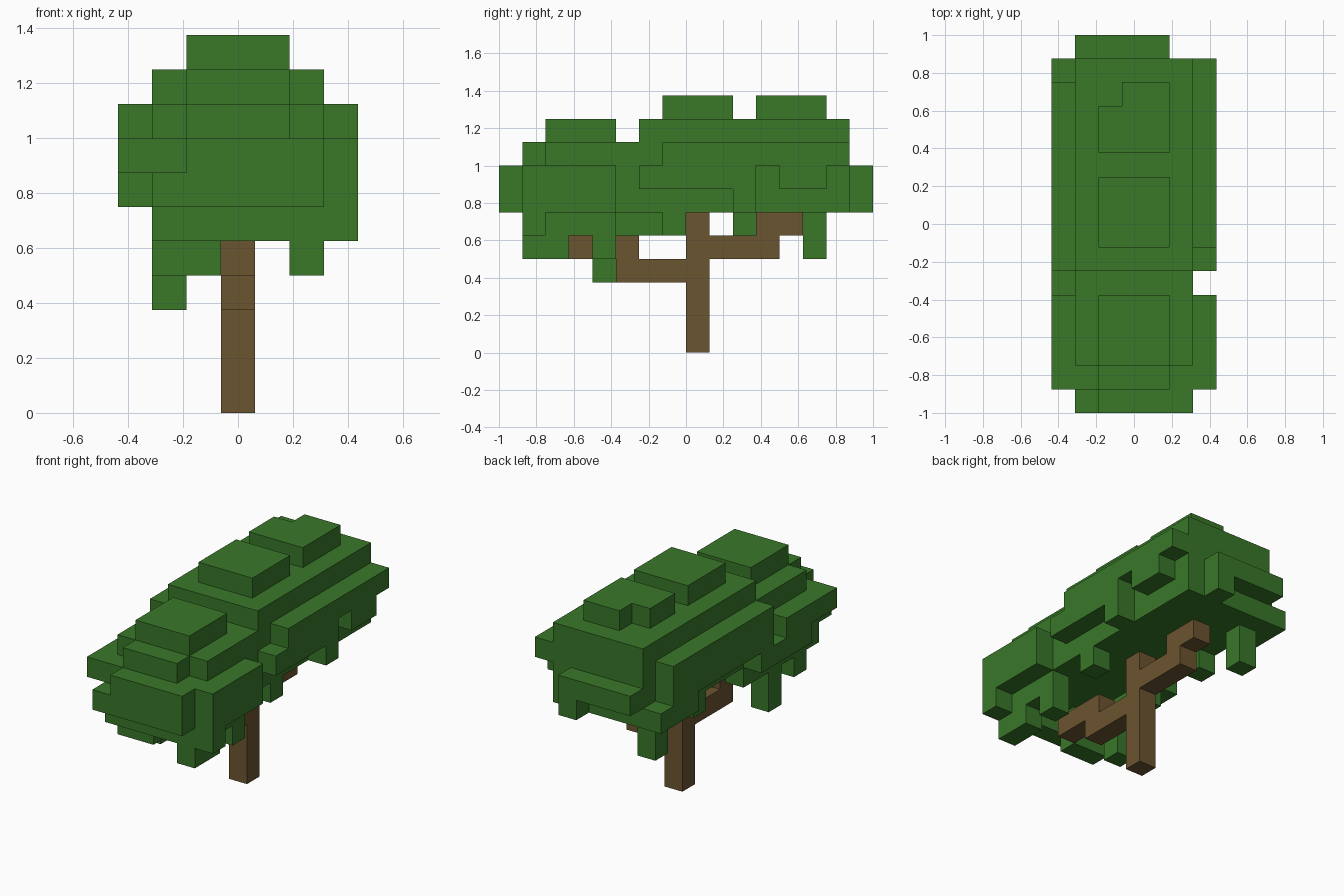
import bpy
import bmesh
from mathutils import Vector

cube = bpy.data.objects.get("Cube")
if cube:
    bpy.data.objects.remove(cube, do_unlink=True)

CELL = 0.125
ORIGIN = Vector((-3.5 * CELL, -8 * CELL, 0))
AXES = [Vector((1, 0, 0)), Vector((0, 1, 0)), Vector((0, 0, 1))]


def make_material(name, color):
    mat = bpy.data.materials.new(name)
    mat.use_nodes = True
    mat.diffuse_color = color
    mat.node_tree.nodes["Principled BSDF"].inputs["Base Color"].default_value = color
    return mat


def span(value):
    first, last = value if isinstance(value, tuple) else (value, value)
    return range(first, last + 1)


def box(x, y, z):
    """Cells of a block, given inclusive cell ranges along each axis."""
    return {(i, j, k) for i in span(x) for j in span(y) for k in span(z)}


def build(name, cells, mat):
    """Skin a set of cells with only its exposed, merged flat faces."""
    bm = bmesh.new()
    for cell in sorted(cells):
        for a in range(3):
            for side in (0, 1):
                near = list(cell)
                near[a] += 1 if side else -1
                if tuple(near) in cells:
                    continue
                u, v = AXES[(a + 1) % 3], AXES[(a + 2) % 3]
                base = Vector(cell) + AXES[a] * side
                corners = [base, base + u, base + u + v, base + v]
                if not side:
                    corners.reverse()
                bm.faces.new([bm.verts.new(ORIGIN + c * CELL) for c in corners])
    bmesh.ops.remove_doubles(bm, verts=bm.verts, dist=CELL / 100)
    bmesh.ops.dissolve_limit(bm, angle_limit=0.01, verts=bm.verts, edges=bm.edges)
    mesh = bpy.data.meshes.new(name)
    bm.to_mesh(mesh)
    bm.free()
    mesh.materials.append(mat)
    obj = bpy.data.objects.new(name, mesh)
    bpy.context.collection.objects.link(obj)


bark = make_material("bark brown", (0.148, 0.089, 0.030, 1))
foliage = make_material("leaf green", (0.041, 0.186, 0.022, 1))

# Trunk and stepped branches
build("trunk", box(x=3, y=8, z=(0, 5)), bark)
build("front_branch", box(x=3, y=(5, 7), z=3) | box(x=3, y=(3, 5), z=4), bark)
build("back_branch", box(x=3, y=(9, 11), z=4) | box(x=3, y=(11, 12), z=5), bark)

# Main canopy body with its end slabs
leaves = box(x=(1, 5), y=(1, 14), z=(6, 7))
leaves |= box(x=(1, 5), y=0, z=6) | box(x=(2, 5), y=0, z=7)
leaves |= box(x=(1, 4), y=15, z=7) | box(x=4, y=15, z=6)

# Stepped crown
leaves |= box(x=(2, 4), y=1, z=8) | box(x=(1, 5), y=(2, 14), z=8)
leaves |= box(x=(2, 4), y=(2, 4), z=9) | box(x=(1, 5), y=(6, 14), z=9)
leaves |= box(x=(2, 4), y=(7, 9), z=10)
leaves |= box(x=(2, 4), y=(11, 13), z=10) - box(x=2, y=13, z=10)

# Bulge on the -x side
leaves |= box(x=0, y=(1, 4), z=7) | box(x=0, y=(6, 13), z=(7, 8))
leaves |= box(x=0, y=(3, 6), z=6) | box(x=0, y=(12, 14), z=6)

# Bulge on the +x side
leaves |= box(x=6, y=(1, 4), z=(6, 7)) | box(x=6, y=1, z=5)
leaves |= box(x=6, y=(7, 14), z=8) | box(x=6, y=(6, 10), z=7)
leaves |= box(x=6, y=(12, 13), z=7) | box(x=6, y=10, z=6)

# Lower rim
leaves |= box(x=(1, 5), y=1, z=5) | box(x=5, y=(2, 4), z=5)
leaves |= box(x=5, y=7, z=5) | box(x=1, y=10, z=5)
leaves |= box(x=1, y=(2, 6), z=5) | box(x=2, y=2, z=5)

# Hanging clumps
leaves |= box(x=5, y=(1, 2), z=4) | box(x=5, y=4, z=4)
leaves |= box(x=(1, 2), y=2, z=4)
leaves |= box(x=1, y=4, z=(3, 4)) | box(x=1, y=13, z=(4, 5))

build("leaf_canopy", leaves, foliage)
